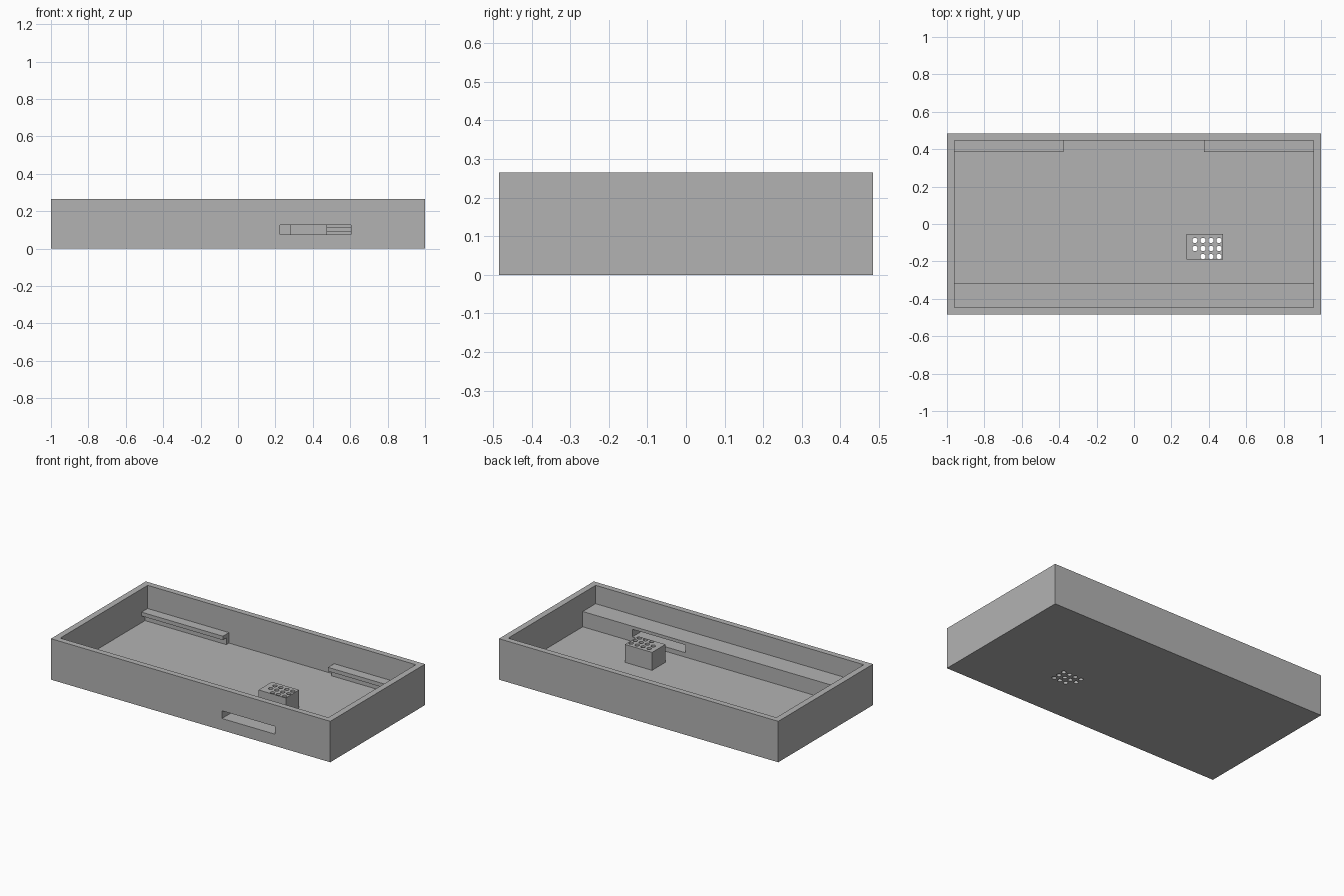
import bpy
import bmesh
from mathutils import Matrix, Vector

cube = bpy.data.objects.get("Cube")
if cube:
    bpy.data.objects.remove(cube, do_unlink=True)

grey = bpy.data.materials.new("plain grey")
grey.use_nodes = True
grey.diffuse_color = (0.45, 0.45, 0.45, 1)
grey.node_tree.nodes["Principled BSDF"].inputs["Base Color"].default_value = grey.diffuse_color


def make_object(name, bm):
    mesh = bpy.data.meshes.new(name)
    bm.to_mesh(mesh)
    bm.free()
    mesh.materials.append(grey)
    obj = bpy.data.objects.new(name, mesh)
    bpy.context.collection.objects.link(obj)
    return obj


def box(name, x, y, z):
    """Box from (min, max) pairs on each axis."""
    bm = bmesh.new()
    spans = (x, y, z)
    centre = Vector([(a + b) / 2 for a, b in spans])
    size = Vector([b - a for a, b in spans])
    bmesh.ops.create_cube(bm, size=1, matrix=Matrix.Translation(centre) @ Matrix.Diagonal(size).to_4x4())
    return make_object(name, bm)


def combine(target, tool, operation):
    """Apply a boolean and discard the tool."""
    mod = target.modifiers.new(tool.name, 'BOOLEAN')
    mod.operation = operation
    mod.solver = 'EXACT'
    mod.object = tool
    bpy.context.view_layer.objects.active = target
    bpy.ops.object.modifier_apply(modifier=mod.name)
    bpy.data.objects.remove(tool, do_unlink=True)


FLOOR, INNER_X, INNER_Y, SINK = 0.047, 0.96, 0.447, 0.01

# Open tray with thick walls
tray = box("tray", (-1, 1), (-0.485, 0.485), (0, 0.265))
combine(tray, box("cavity", (-INNER_X, INNER_X), (-INNER_Y, INNER_Y), (FLOOR, 0.5)), 'DIFFERENCE')

# Full-width step along the front wall
end = INNER_X + SINK
combine(tray, box("front_step", (-end, end), (-INNER_Y - SINK, -0.315), (FLOOR - SINK, 0.146)), 'UNION')

# Two rear shelves, each an overhanging slab on a narrow support
for span in ((-end, -0.378), (0.375, end)):
    combine(tray, box("shelf_support", span, (0.42, INNER_Y + SINK), (FLOOR - SINK, 0.1)), 'UNION')
    combine(tray, box("shelf_slab", span, (0.385, INNER_Y + SINK), (0.09, 0.115)), 'UNION')

# Perforated block on the floor
combine(tray, box("grille_block", (0.28, 0.475), (-0.19, -0.053), (FLOOR - SINK, 0.163)), 'UNION')

# Slot through the front wall and step
combine(tray, box("front_slot", (0.225, 0.605), (-0.6, -0.26), (0.076, 0.126)), 'DIFFERENCE')

# Grid of round holes through the block and floor, one corner left solid
bm = bmesh.new()
for row in range(3):
    for col in range(4):
        if (row, col) == (2, 0):
            continue
        place = Matrix.Translation((0.326 + col * 0.0428, -0.088 - row * 0.043, 0.1))
        bmesh.ops.create_cone(bm, cap_ends=True, segments=24, radius1=0.014,
                              radius2=0.014, depth=0.4, matrix=place)
combine(tray, make_object("grille_holes", bm), 'DIFFERENCE')

# Smooth hole walls, sharp box edges
bpy.ops.object.select_all(action='DESELECT')
tray.select_set(True)
bpy.context.view_layer.objects.active = tray
bpy.ops.object.shade_smooth_by_angle(angle=0.5)
